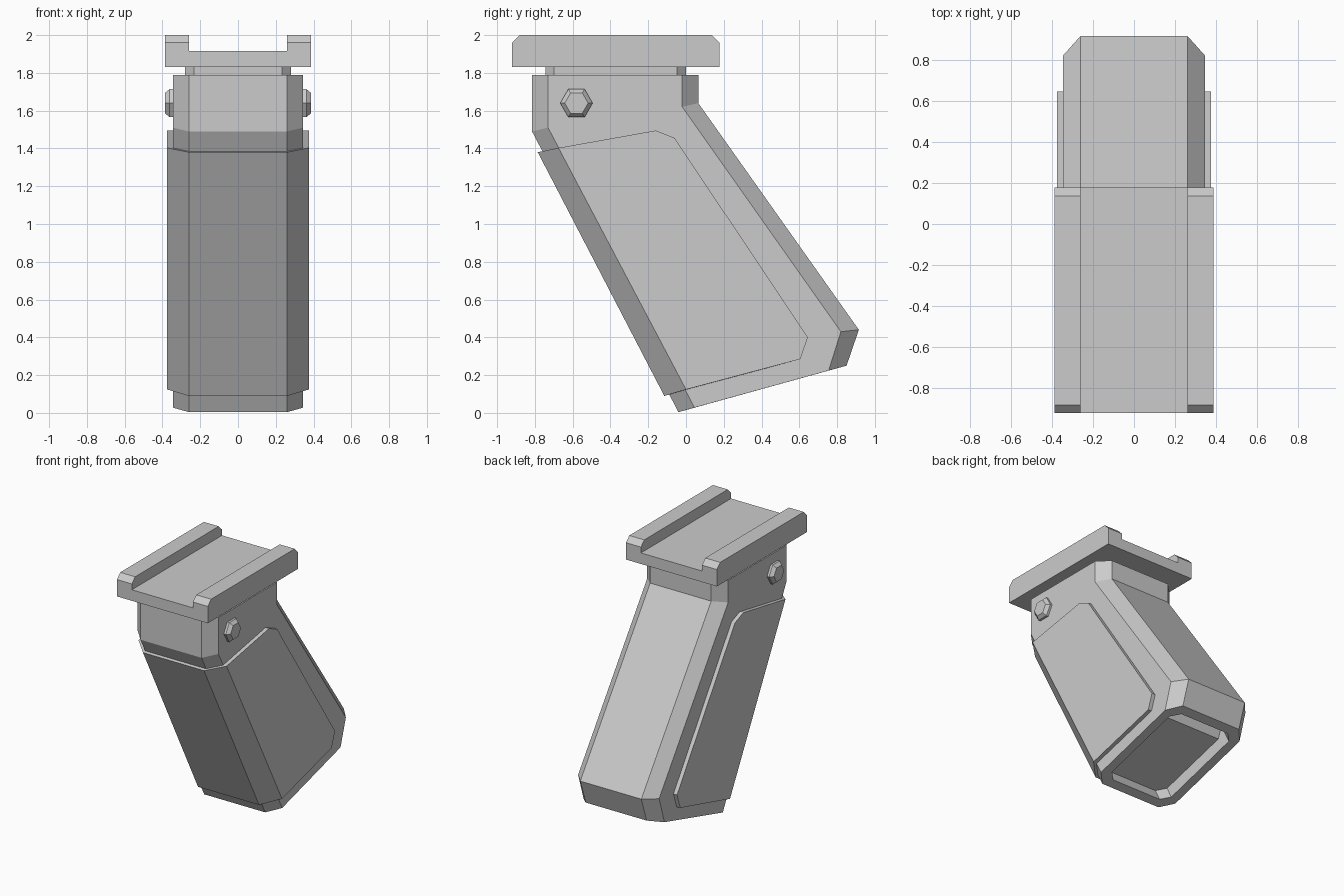
import bpy, bmesh
from math import cos, sin, pi
from mathutils import Vector

cube = bpy.data.objects.get("Cube")
if cube:
    bpy.data.objects.remove(cube)

grey = bpy.data.materials.new("plain_grey")
grey.use_nodes = True
colour = (0.6, 0.6, 0.6, 1)
grey.diffuse_color = colour
grey.node_tree.nodes["Principled BSDF"].inputs["Base Color"].default_value = colour


def loft(name, rings, cap_end=True):
    """Join matching rings of points into one closed, flat-shaded solid."""
    bm = bmesh.new()
    loops = [[bm.verts.new(p) for p in ring] for ring in rings]
    n = len(loops[0])
    for a, b in zip(loops, loops[1:]):
        for i in range(n):
            j = (i + 1) % n
            bm.faces.new((a[i], a[j], b[j], b[i]))
    bm.faces.new(loops[0][::-1])
    bm.faces.new(loops[-1])
    bmesh.ops.remove_doubles(bm, verts=bm.verts, dist=1e-5)
    bmesh.ops.recalc_face_normals(bm, faces=bm.faces)
    mesh = bpy.data.meshes.new(name)
    bm.to_mesh(mesh)
    bm.free()
    mesh.materials.append(grey)
    obj = bpy.data.objects.new(name, mesh)
    bpy.context.collection.objects.link(obj)
    return obj


def side_loft(name, inner, outer, wide, narrow=0.26):
    """Side profile at full width, larger profile nearer the middle."""
    layers = ((-wide, inner), (-narrow, outer), (narrow, outer), (wide, inner))
    return loft(name, [[(x, y, z) for y, z in prof] for x, prof in layers])


def octagon(hx, y0, y1, c):
    """Rectangle with cut corners, as x and y pairs."""
    return [(c - hx, y0), (hx - c, y0), (hx, y0 + c), (hx, y1 - c),
            (hx - c, y1), (c - hx, y1), (-hx, y1 - c), (-hx, y0 + c)]


# Grip body with chamfered front and back
body_in = [(-.73, 1.79), (-.73, 1.51), (.045, .028), (.755, .224), (.82, .43), (-.02, 1.62), (-.02, 1.79)]
body_out = [(-.815, 1.79), (-.815, 1.49), (-.04, .004), (.85, .25), (.915, .44), (.065, 1.64), (.065, 1.79)]
body = side_loft("grip_body", body_in, body_out, 0.345)

# Hollow in the sloping base
start = Vector((0, -.04, .004))
along = Vector((0, .89, .246)).normalized()
axis = Vector((0, -.46, .89)).normalized()
rim = octagon(0.275, 0.07, 0.85, 0.06)
cutter = loft("base_hollow_cutter", [
    [start + Vector((x, 0, 0)) + along * s + axis * d for x, s in rim] for d in (-0.1, 0.27)])
cutter.hide_render = True
cutter.hide_viewport = True
hollow = body.modifiers.new("base_hollow", 'BOOLEAN')
hollow.operation = 'DIFFERENCE'
hollow.solver = 'EXACT'
hollow.object = cutter

# Raised panel wrapping the front and sides
rear = [(.605, .285), (.645, .40), (-.06, 1.455), (-.16, 1.495)]
side_loft("grip_panel", [(-.675, 1.403), (0, .124)] + rear,
          [(-.785, 1.38), (-.115, .09)] + rear, 0.375)

# Neck between grip and mount
neck = octagon(0.28, -.745, 0, 0.047)
loft("neck", [[(x, y, z) for x, y in neck] for z in (1.78, 1.84)])

# Mounting plate and its two rails
plate = [(-.92, 1.83), (.177, 1.83), (.177, 1.915), (-.92, 1.915)]
loft("mount_plate", [[(x, y, z) for y, z in plate] for x in (-.26, .26)])
rail = [(-.92, 1.83), (.177, 1.83), (.177, 1.96), (.137, 2), (-.88, 2), (-.92, 1.96)]
for side, label in ((1, "left"), (-1, "right")):
    loft(label + "_rail", [[(side * x, y, z) for y, z in rail] for x in (.26, .387)])

    # Hexagonal bolt head with a bevelled rim
    loft(label + "_bolt", [
        [(side * x, -.58 + r * cos(k * pi / 3), 1.64 + r * sin(k * pi / 3)) for k in range(6)]
        for x, r in ((.33, .086), (.362, .086), (.387, .062))])
